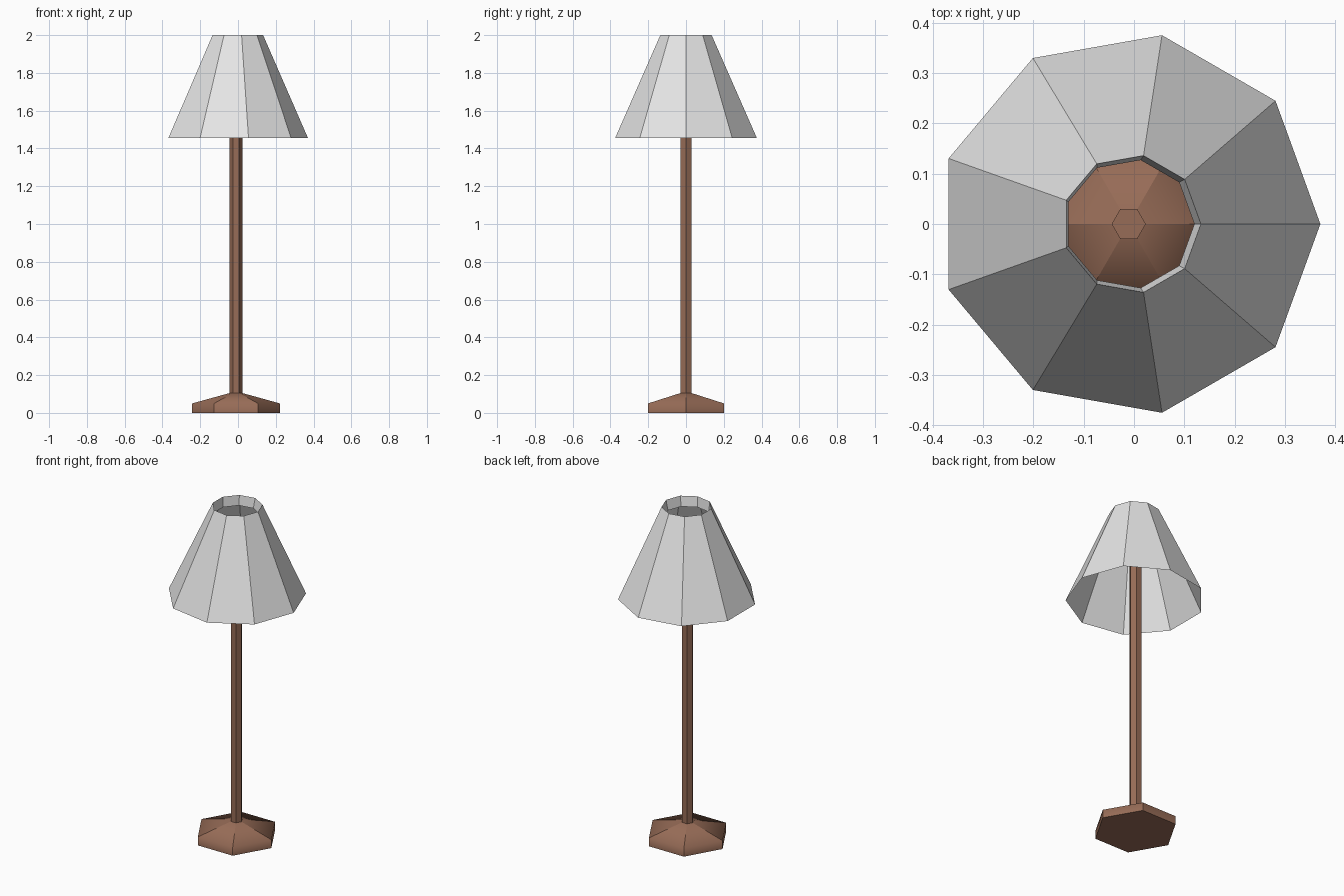
import bpy, bmesh, math

if "Cube" in bpy.data.objects:
    bpy.data.objects.remove(bpy.data.objects["Cube"])


def material(name, rgb):
    m = bpy.data.materials.new(name)
    m.diffuse_color = (*rgb, 1.0)
    m.use_nodes = True
    m.node_tree.nodes["Principled BSDF"].inputs["Base Color"].default_value = m.diffuse_color
    return m


wood = material("brown_wood", (0.31, 0.15, 0.095))
fabric = material("light_grey_fabric", (0.78, 0.78, 0.78))


def lofted(name, sides, rings, mat, cap_bottom=False, cap_top=False, soft_z=None):
    """Stack of polygon rings (centre x, radius, z); soft_z is a ring shaded smooth."""
    bm = bmesh.new()
    loops = []
    for cx, r, z in rings:
        loops.append([bm.verts.new((cx + r * math.cos(math.tau * i / sides),
                                    r * math.sin(math.tau * i / sides), z))
                      for i in range(sides)])
    for a, b in zip(loops, loops[1:]):
        for i in range(sides):
            j = (i + 1) % sides
            bm.faces.new((a[i], a[j], b[j], b[i]))
    if cap_bottom:
        bm.faces.new(loops[0][::-1])
    if cap_top:
        bm.faces.new(loops[-1])
    if soft_z is not None:
        for f in bm.faces:
            f.smooth = True
        for e in bm.edges:
            e.smooth = all(abs(v.co.z - soft_z) < 1e-4 for v in e.verts)
    me = bpy.data.meshes.new(name)
    bm.to_mesh(me)
    bm.free()
    me.materials.append(mat)
    ob = bpy.data.objects.new(name, me)
    bpy.context.collection.objects.link(ob)
    return ob


CX = -0.0105  # lamp axis

# Hexagonal foot with sloping top
lofted("base", 6, [(CX, 0.2325, 0.0), (CX, 0.2325, 0.05), (CX, 0.034, 0.105)],
       wood, cap_bottom=True, soft_z=0.05)

# Hexagonal pole rising into the shade
lofted("pole", 6, [(CX, 0.034, 0.105), (CX, 0.034, 1.78)], wood, cap_top=True)

# Nine-sided open shade with a short lip turned down inside the top
lofted("lamp_shade", 9, [(CX, 0.381, 1.455), (-0.005, 0.138, 2.0), (-0.009, 0.129, 1.94)],
       fabric)
